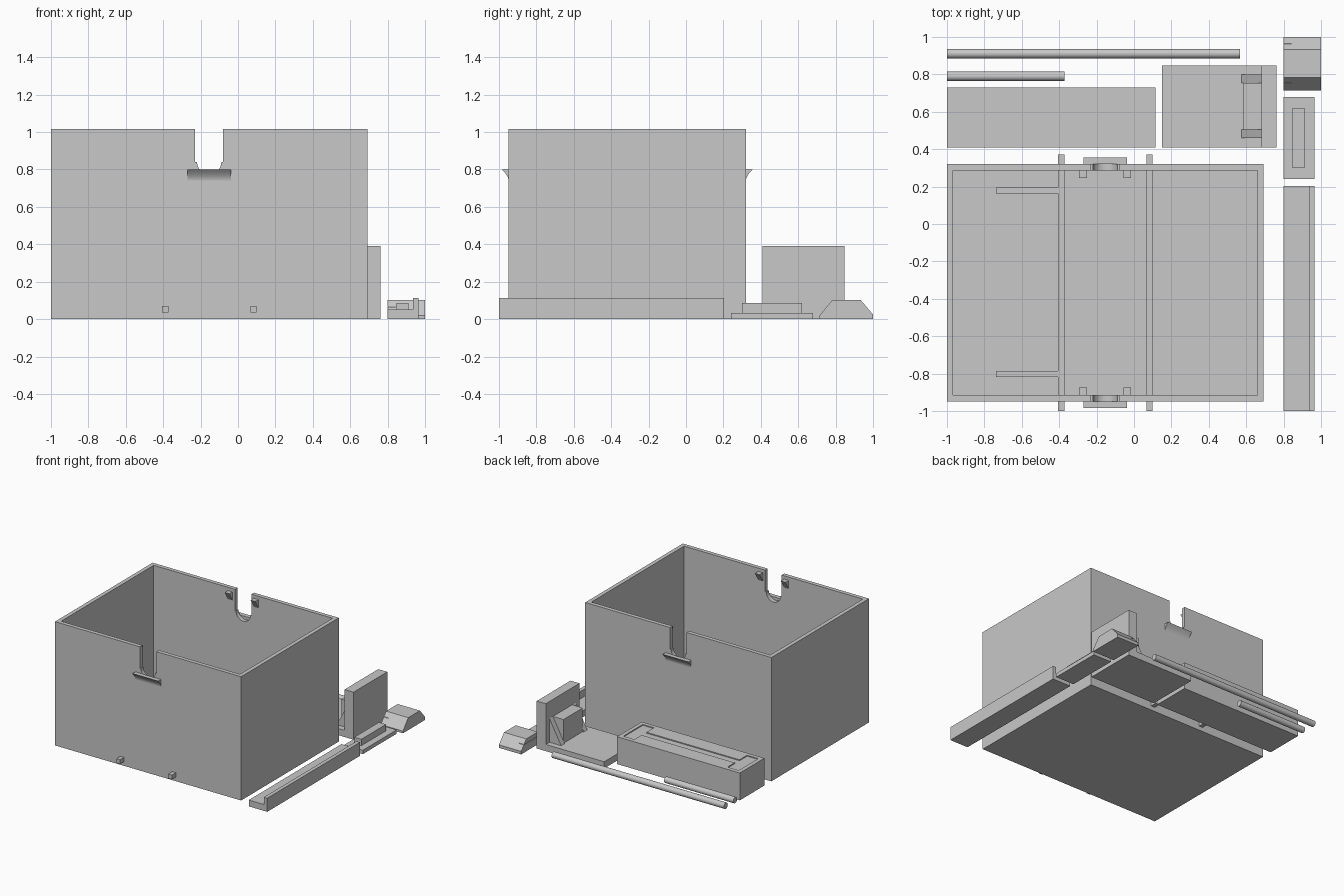
import bpy, bmesh, math
from mathutils import Vector

if "Cube" in bpy.data.objects:
    bpy.data.objects.remove(bpy.data.objects["Cube"])

grey = bpy.data.materials.new("light grey")
grey.diffuse_color = (0.578, 0.578, 0.578, 1)
grey.use_nodes = True
grey.node_tree.nodes["Principled BSDF"].inputs["Base Color"].default_value = grey.diffuse_color


def prism(name, pts, axis, a, b):
    """Extrude a 2D profile along an axis from a to b."""
    def place(p, t):
        return {'x': (t, p[0], p[1]), 'y': (p[0], t, p[1]), 'z': (p[0], p[1], t)}[axis]
    bm = bmesh.new()
    face = bm.faces.new([bm.verts.new(place(p, a)) for p in pts])
    ext = bmesh.ops.extrude_face_region(bm, geom=[face])
    verts = [v for v in ext["geom"] if isinstance(v, bmesh.types.BMVert)]
    bmesh.ops.translate(bm, verts=verts, vec=Vector(place((0, 0), b - a)))
    bmesh.ops.recalc_face_normals(bm, faces=bm.faces)
    mesh = bpy.data.meshes.new(name)
    bm.to_mesh(mesh)
    bm.free()
    mesh.materials.append(grey)
    ob = bpy.data.objects.new(name, mesh)
    bpy.context.collection.objects.link(ob)
    return ob


def box(name, x0, x1, y0, y1, z0, z1):
    return prism(name, [(x0, y0), (x1, y0), (x1, y1), (x0, y1)], 'z', z0, z1)


def cut(target, cutter):
    mod = target.modifiers.new("cut", 'BOOLEAN')
    mod.operation, mod.solver, mod.object = 'DIFFERENCE', 'EXACT', cutter
    bpy.context.view_layer.objects.active = target
    bpy.ops.object.modifier_apply(modifier=mod.name)
    bpy.data.objects.remove(cutter)


def smooth(ob):
    bpy.ops.object.select_all(action='DESELECT')
    ob.select_set(True)
    bpy.context.view_layer.objects.active = ob
    bpy.ops.object.shade_smooth_by_angle(angle=math.radians(30))


def rod(name, x0, x1, y, r):
    pts = [(y + r * math.cos(i * math.tau / 32), r + r * math.sin(i * math.tau / 32))
           for i in range(32)]
    smooth(prism(name, pts, 'x', x0, x1))


def flare(name, wall, out, z0, z1, x0, x1):
    """Ledge that curves out of a wall, flat on top."""
    pts = [(wall, z1)] + [(wall + out * (1 - i / 8) ** 1.7, z1 + (z0 - z1) * i / 8)
                          for i in range(9)]
    smooth(prism(name, pts, 'x', x0, x1))


# Open bin with a round-bottomed shaft notch through both long walls
X0, X1, Y0, Y1, H, W = -1.0, 0.692, -0.948, 0.32, 1.017, 0.033
NX = -0.154
tub = box("bin", X0, X1, Y0, Y1, 0, H)
cut(tub, box("hollow", X0 + W, X1 - W, Y0 + W, Y1 - W, 0.035, 1.2))
arc = [(NX + 0.065 * math.cos(a), 0.84 + 0.065 * math.sin(a))
       for a in (math.pi + i * math.pi / 16 for i in range(17))]
notch = [(NX - 0.075, 1.2), (NX - 0.075, 0.84)] + arc + [(NX + 0.075, 0.84), (NX + 0.075, 1.2)]
cut(tub, prism("notch", notch, 'y', -1.2, 0.6))

# Curved lip outside and catches inside each notched wall
for side, wall, s in (("front", Y0, -1), ("back", Y1, 1)):
    flare(side + "_lip", wall, s * 0.036, 0.74, 0.80, NX - 0.117, NX + 0.117)
    inner = wall - s * W
    for label, d in (("left", -1), ("right", 1)):
        xc = NX + d * 0.118
        prism(f"{side}_{label}_catch", [(inner, 0.99), (inner - s * 0.042, 0.99), (inner, 0.92)],
              'x', xc - 0.021, xc + 0.021)

# Floor bars whose ends pass through the walls, with two side arms
for label, xc in (("left", -0.389), ("right", 0.083)):
    box(label + "_floor_bar", xc - 0.017, xc + 0.017, -1.0, 0.372, 0.035, 0.07)
for label, yc in (("front", -0.803), ("back", 0.18)):
    box(label + "_floor_arm", -0.737, -0.406, yc - 0.016, yc + 0.016, 0.034, 0.07)

# Long solid block with a very shallow I-shaped recess
block = box("recessed_block", -1, 0.116, 0.41, 0.73, 0, 0.225)
ys, xs = (0.442, 0.54, 0.602, 0.695), (-0.967, -0.865, -0.018, 0.083)
recess = [(xs[0], ys[0]), (xs[1], ys[0]), (xs[1], ys[1]), (xs[2], ys[1]),
          (xs[2], ys[0]), (xs[3], ys[0]), (xs[3], ys[3]), (xs[2], ys[3]),
          (xs[2], ys[2]), (xs[1], ys[2]), (xs[1], ys[3]), (xs[0], ys[3])]
cut(block, prism("recess", recess, 'z', 0.217, 0.3))

# Bracket: base plate with an upright, a housing and two gussets
prism("upright_bracket", [(0.15, 0), (0.763, 0), (0.763, 0.39), (0.681, 0.39),
                          (0.681, 0.055), (0.15, 0.055)], 'y', 0.41, 0.848)
box("bracket_housing", 0.585, 0.681, 0.505, 0.755, 0.055, 0.25)
for label, y in (("front", 0.460), ("back", 0.755)):
    prism(label + "_gusset", [(0.575, 0.055), (0.681, 0.055), (0.681, 0.25)], 'y', y, y + 0.045)

# Loose rods
rod("long_rod", -1, 0.567, 0.911, 0.025)
rod("short_rod", -1, -0.371, 0.79, 0.025)

# L-section rail
prism("rail", [(0.798, 0), (0.966, 0), (0.966, 0.112), (0.935, 0.112),
               (0.935, 0.052), (0.798, 0.052)], 'y', -1, 0.203)

# Small plate with a raised boss
box("boss_plate", 0.798, 0.966, 0.24, 0.68, 0, 0.032)
box("boss", 0.847, 0.911, 0.30, 0.62, 0.032, 0.085)

# Bevelled clip with a thin slit in its left side
clip = prism("clip", [(0.713, 0), (1, 0), (1, 0.025), (0.934, 0.102), (0.782, 0.102),
                      (0.713, 0.018)], 'x', 0.798, 1)
cut(clip, box("slit", 0.7, 0.842, 0.6, 1.1, 0.065, 0.068))
